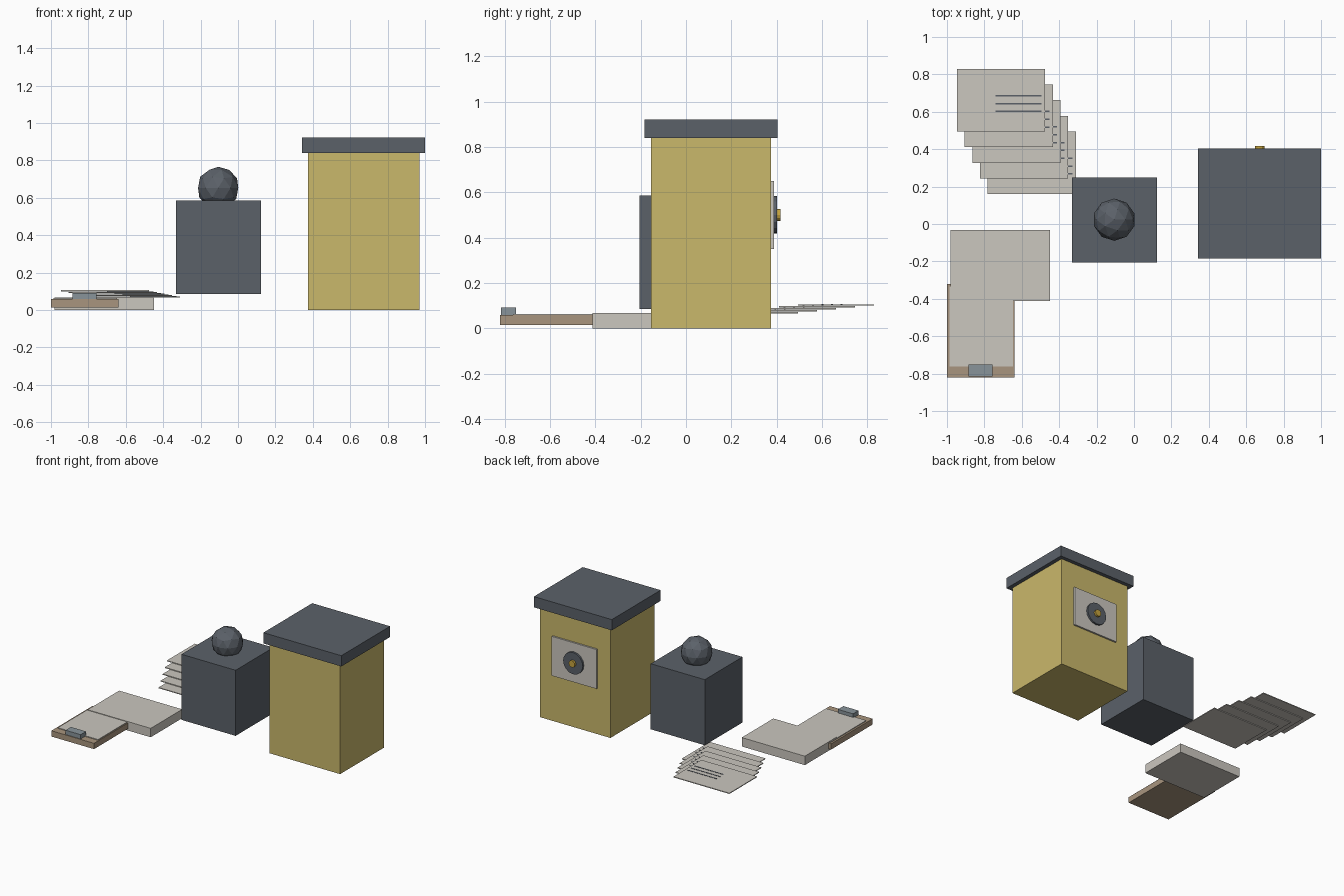
import bpy, math

if "Cube" in bpy.data.objects:
    bpy.data.objects.remove(bpy.data.objects["Cube"])


def material(name, r, g, b):
    m = bpy.data.materials.new(name)
    lin = [((c / 255 + 0.055) / 1.055) ** 2.4 for c in (r, g, b)]
    m.diffuse_color = (*lin, 1)
    m.use_nodes = True
    m.node_tree.nodes["Principled BSDF"].inputs["Base Color"].default_value = m.diffuse_color
    return m


MUSTARD = material("mustard", 202, 184, 107)
SLATE = material("slate", 91, 97, 105)
PAPER = material("paper", 203, 199, 191)
BROWN = material("board_brown", 169, 149, 126)
STEEL = material("steel", 137, 148, 154)
GOLD = material("gold", 200, 165, 62)


def finish(name, mat):
    o = bpy.context.object
    o.name = name
    o.data.materials.append(mat)
    return o


def box(name, x, y, z, mat):
    bpy.ops.mesh.primitive_cube_add(
        size=1, location=[(a + b) / 2 for a, b in (x, y, z)])
    o = finish(name, mat)
    o.scale = [b - a for a, b in (x, y, z)]
    bpy.ops.object.transform_apply(location=False, rotation=False, scale=True)
    return o


def disc(name, x, z, y0, y1, radius, sides, mat):
    bpy.ops.mesh.primitive_cylinder_add(
        vertices=sides, radius=radius, depth=y1 - y0,
        location=(x, (y0 + y1) / 2, z), rotation=(math.pi / 2, 0, 0))
    return finish(name, mat)


# Tall cabinet with overhanging lid
box("cabinet_body", (0.375, 0.97), (-0.155, 0.375), (0, 0.84), MUSTARD)
box("cabinet_lid", (0.343, 1.0), (-0.184, 0.404), (0.84, 0.922), SLATE)

# Dial on the back of the cabinet
box("dial_plate", (0.483, 0.861), (0.37, 0.388), (0.35, 0.65), PAPER)
disc("dial_ring", 0.672, 0.5, 0.38, 0.402, 0.083, 16, SLATE)
disc("dial_knob", 0.672, 0.5, 0.39, 0.417, 0.026, 12, GOLD)

# Dark block with a faceted ball on top
box("dark_block", (-0.332, 0.124), (-0.206, 0.248), (0.085, 0.585), SLATE)
bpy.ops.mesh.primitive_ico_sphere_add(
    subdivisions=2, radius=0.113, location=(-0.106, 0.023, 0.653))
finish("ball", SLATE)

# Paper stack and clipboard
box("paper_stack", (-0.98, -0.448), (-0.412, -0.032), (0, 0.068), PAPER)
box("clipboard", (-1.0, -0.64), (-0.82, -0.32), (0.014, 0.058), BROWN)
box("clipboard_sheet", (-0.986, -0.646), (-0.763, -0.335), (0.058, 0.064), PAPER)
box("clipboard_clip", (-0.884, -0.757), (-0.815, -0.75), (0.058, 0.091), STEEL)

# Fanned sheets, each with three ruled lines
for i in range(5):
    x, y, z = -0.782 - 0.041 * i, 0.16 + 0.0835 * i, 0.066 + 0.0085 * i
    box(f"sheet_{i}", (x, x + 0.471), (y, y + 0.335), (z, z + 0.006), PAPER)
    for j in range(3):
        ly = y + 0.108 + 0.042 * j
        box(f"sheet_{i}_line_{j}", (x + 0.205, x + 0.452),
            (ly - 0.004, ly + 0.004), (z + 0.006, z + 0.008), SLATE)
